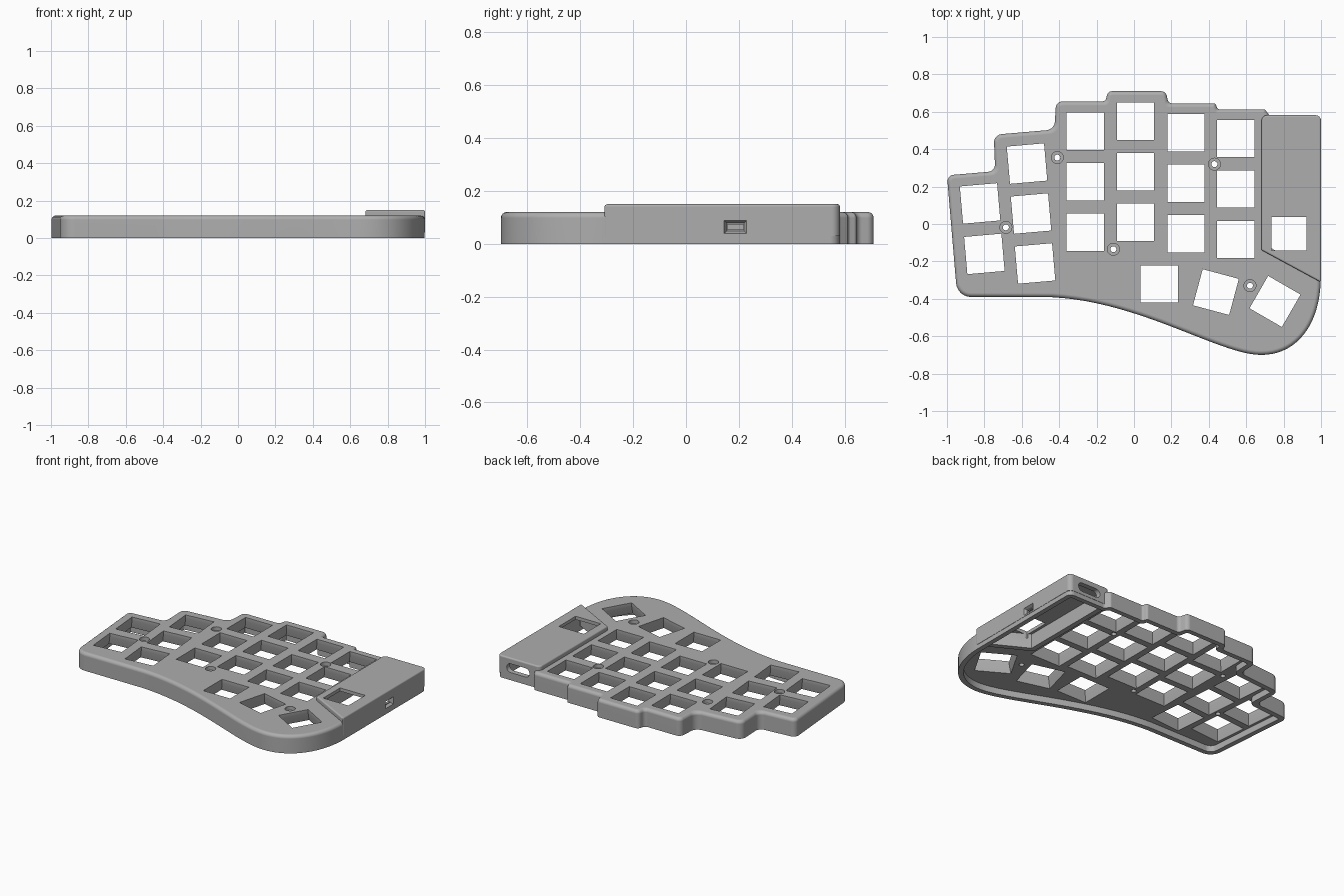
import bpy, bmesh, math
from mathutils import Vector, Matrix

cube = bpy.data.objects.get("Cube")
if cube:
    bpy.data.objects.remove(cube)

grey = bpy.data.materials.new("case_grey")
grey.use_nodes = True
grey.diffuse_color = (0.42, 0.42, 0.42, 1)
grey.node_tree.nodes["Principled BSDF"].inputs["Base Color"].default_value = (0.42, 0.42, 0.42, 1)


def bezier(a, b, c, d, n):
    """Sampled cubic curve as sharp outline points, without its last point."""
    pts = []
    for i in range(n):
        t = i / n
        p = [(1-t)**3*a[k] + 3*(1-t)**2*t*b[k] + 3*(1-t)*t*t*c[k] + t**3*d[k] for k in (0, 1)]
        pts.append((p[0], p[1], 0))
    return pts


def outline(corners, offset=0, steps=6):
    """Clockwise corners (x, y, radius), moved inward and rounded."""
    n = len(corners)
    raw = [Vector(c[:2]) for c in corners]
    moved, convex = [], []
    for i in range(n):
        d1 = (raw[i] - raw[i-1]).normalized()
        d2 = (raw[(i+1) % n] - raw[i]).normalized()
        n1, n2 = Vector((d1.y, -d1.x)), Vector((d2.y, -d2.x))
        moved.append(raw[i] + (n1 + n2) / (1 + n1.dot(n2)) * offset)
        convex.append(d1.x*d2.y - d1.y*d2.x < 0)
    pts = []
    for i, p in enumerate(moved):
        r = corners[i][2]
        if r == 0:
            pts.append(p)
            continue
        if convex[i]:
            r = max(r - offset, 0.004)
        a = (moved[i-1] - p).normalized()
        b = (moved[(i+1) % n] - p).normalized()
        half = a.angle(b) / 2
        center = p + (a + b).normalized() * r / math.sin(half)
        v0 = (p + a * r / math.tan(half) - center).normalized()
        v1 = (p + b * r / math.tan(half) - center).normalized()
        pts += [center + v0.slerp(v1, k / steps) * r for k in range(steps + 1)]
    return pts


def loft(bm, rings, matrix=None):
    """Closed solid through rings given as (points, height)."""
    loops = []
    for pts, z in rings:
        vs = [Vector((p[0], p[1], z)) for p in pts]
        loops.append([bm.verts.new(matrix @ v if matrix else v) for v in vs])
    faces = [bm.faces.new(loops[0]), bm.faces.new(loops[-1])]
    for lo, hi in zip(loops, loops[1:]):
        for i in range(len(lo)):
            faces.append(bm.faces.new((lo[i-1], lo[i], hi[i], hi[i-1])))
    bmesh.ops.recalc_face_normals(bm, faces=faces)


def make(name, bm):
    mesh = bpy.data.meshes.new(name)
    bm.to_mesh(mesh)
    bm.free()
    mesh.materials.append(grey)
    obj = bpy.data.objects.new(name, mesh)
    bpy.context.collection.objects.link(obj)
    return obj


def combine(target, tool, operation):
    mod = target.modifiers.new(tool.name, "BOOLEAN")
    mod.object, mod.operation, mod.solver = tool, operation, "EXACT"
    bpy.context.view_layer.objects.active = target
    bpy.ops.object.modifier_apply(modifier=mod.name)
    bpy.data.objects.remove(tool)


def rect(w, h):
    return [(-w/2, -h/2), (-w/2, h/2), (w/2, h/2), (w/2, -h/2)]


def circle(r, n=24):
    return [(r*math.cos(2*math.pi*i/n), r*math.sin(2*math.pi*i/n)) for i in range(n)]


def rounded_top(corners, top, radius, steps=6):
    rings = []
    for i in range(steps + 1):
        a = math.pi / 2 * i / steps
        rings.append((outline(corners, radius*(1 - math.cos(a))), top - radius*(1 - math.sin(a))))
    return rings


# Case body: stepped back edge, sweeping front edge, open underneath
body_corners = [
    (-0.945, -0.39, 0.08), (-1.0, 0.26, 0.035), (-0.742, 0.282, 0.04), (-0.75, 0.477, 0.045),
    (-0.425, 0.505, 0.05), (-0.417, 0.655, 0.035), (-0.152, 0.655, 0.025), (-0.14, 0.71, 0.028),
    (0.17, 0.71, 0.03), (0.184, 0.645, 0.025), (0.435, 0.645, 0.015), (0.447, 0.613, 0.015),
    (0.70, 0.613, 0.015), (0.725, 0.58, 0.015), (0.998, 0.58, 0.035)]
body_corners += bezier((0.998, -0.31), (0.99, -0.54), (0.87, -0.7), (0.68, -0.7), 18)
body_corners += bezier((0.68, -0.7), (0.45, -0.7), (0, -0.39), (-0.5, -0.39), 24)
bm = bmesh.new()
inner = outline(body_corners, 0.033)
loft(bm, [(inner, 0.042), (inner, 0), (outline(body_corners), 0)] + rounded_top(body_corners, 0.12, 0.022))
case = make("keyboard_case", bm)

# Raised controller housing
house_corners = [(0.682, -0.14, 0.01), (0.682, 0.582, 0.03), (1.0, 0.582, 0.03), (1.0, -0.312, 0.006)]
bm = bmesh.new()
loft(bm, [(outline(house_corners), 0.03)] + rounded_top(house_corners, 0.15, 0.01))
combine(case, make("controller_housing", bm), "UNION")

# Hollow under the housing
bm = bmesh.new()
pocket = outline(house_corners, 0.034)
loft(bm, [(pocket, -0.05), (pocket, 0.128)])
combine(case, make("housing_hollow", bm), "DIFFERENCE")

# Key openings, flared below the plate: x, y, turn in degrees
keys = [(-0.823, 0.11, 5), (-0.80, -0.16, 5)]
keys += [(-0.572 + 0.0215*i, 0.323 - 0.267*i, 5) for i in range(3)]
for x, y in ((-0.26, 0.495), (0.008, 0.55), (0.278, 0.487), (0.545, 0.457)):
    keys += [(x, y - 0.27*i, 0) for i in range(3)]
keys += [(0.136, -0.321, 0), (0.438, -0.364, -15), (0.754, -0.414, -30)]
bm = bmesh.new()
for x, y, turn in keys:
    place = Matrix.Translation((x, y, 0)) @ Matrix.Rotation(math.radians(turn), 4, "Z")
    loft(bm, [(rect(0.225, 0.225), 0.03), (rect(0.225, 0.225), 0.042), (rect(0.2, 0.2), 0.095),
              (rect(0.2, 0.2), 0.2)], place)

# Counterbored screw holes
for x, y in ((-0.41, 0.355), (0.43, 0.32), (-0.685, -0.018), (-0.11, -0.135), (0.62, -0.33)):
    loft(bm, [(circle(0.016), 0.02), (circle(0.016), 0.095), (circle(0.032), 0.095),
              (circle(0.032), 0.2)], Matrix.Translation((x, y, 0)))
combine(case, make("key_and_screw_holes", bm), "DIFFERENCE")

# Display window, side plug port and rear oval port
bm = bmesh.new()
loft(bm, [(rect(0.188, 0.18), 0.1), (rect(0.188, 0.18), 0.2)], Matrix.Translation((0.829, -0.052, 0)))
side = Matrix.Translation((0, 0.187, 0.064)) @ Matrix(((0, 0, 1, 0), (1, 0, 0, 0), (0, 1, 0, 0), (0, 0, 0, 1)))
loft(bm, [(rect(0.06, 0.02), 0.93), (rect(0.06, 0.02), 0.982), (rect(0.065, 0.03), 0.982),
          (rect(0.085, 0.048), 1.0), (rect(0.085, 0.048), 1.05)], side)
rear = Matrix.Translation((0.845, 0, 0.082)) @ Matrix(((1, 0, 0, 0), (0, 0, 1, 0), (0, 1, 0, 0), (0, 0, 0, 1)))
oval = [(x + math.copysign(0.055, x), y) for x, y in circle(0.03, 26)]
loft(bm, [(oval, 0.5), (oval, 0.65)], rear)
combine(case, make("ports", bm), "DIFFERENCE")

# Smooth rounded edges, flat faces kept flat
bpy.ops.object.select_all(action="DESELECT")
case.select_set(True)
bpy.context.view_layer.objects.active = case
bpy.ops.object.shade_smooth_by_angle(angle=math.radians(32))
weighted = case.modifiers.new("flat_faces", "WEIGHTED_NORMAL")
weighted.keep_sharp = True
